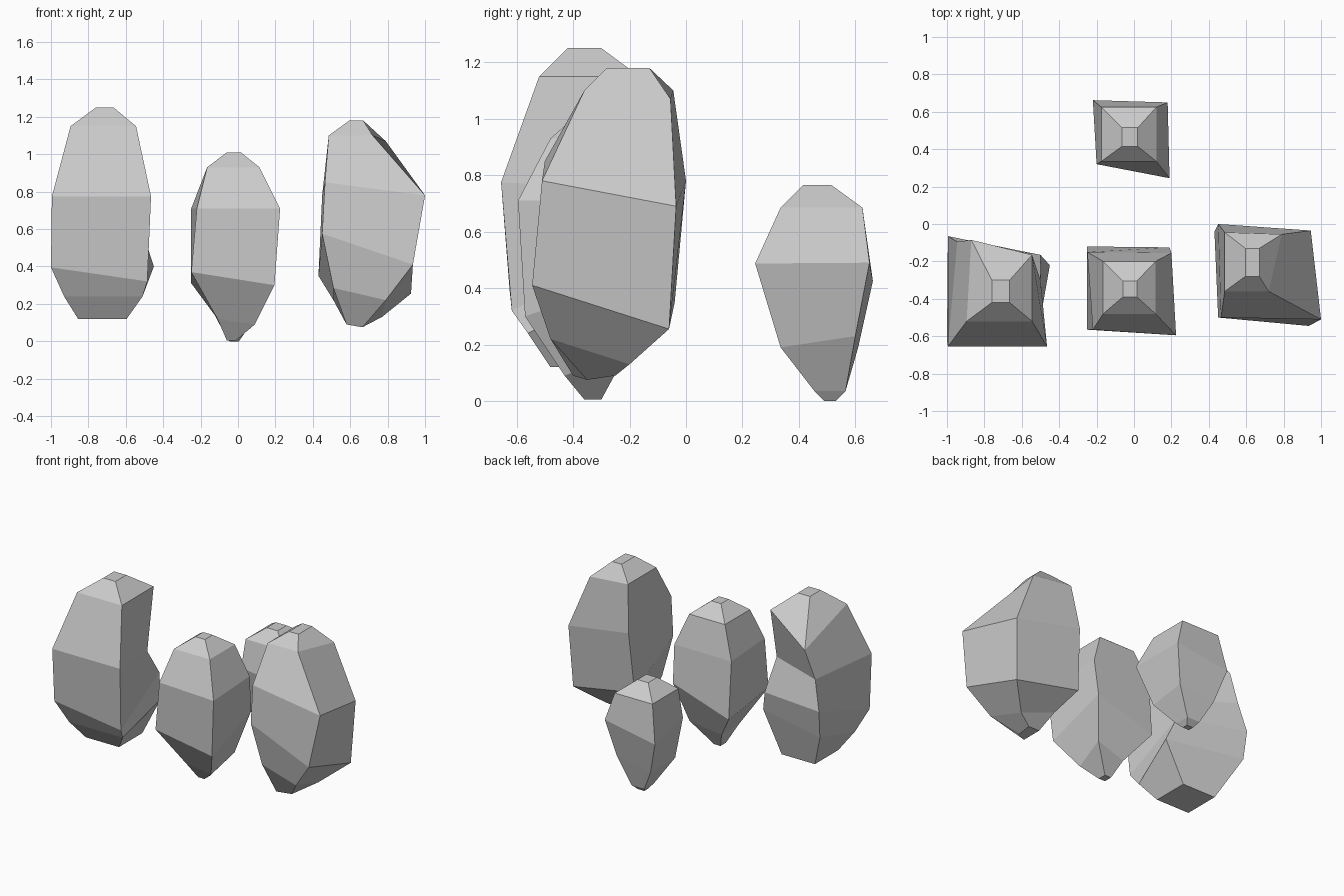
import bpy, bmesh


def rock(name, rings, moved):
    """Loft four-sided rings (z, left, right, front, back), top to bottom.
    moved holds chipped corners: (ring, corner) -> position;
    corners run front-left, front-right, back-right, back-left."""
    bm = bmesh.new()
    loops = []
    for r, (z, x0, x1, y0, y1) in enumerate(rings):
        corners = [(x0, y0, z), (x1, y0, z), (x1, y1, z), (x0, y1, z)]
        loops.append([bm.verts.new(moved.get((r, c), p))
                      for c, p in enumerate(corners)])
    for a, b in zip(loops, loops[1:]):
        for c in range(4):
            d = (c + 1) % 4
            bm.faces.new((b[c], b[d], a[d], a[c]))
    bm.faces.new(loops[0])
    bm.faces.new(loops[-1][::-1])
    bmesh.ops.recalc_face_normals(bm, faces=bm.faces[:])
    mesh = bpy.data.meshes.new(name)
    bm.to_mesh(mesh)
    bm.free()
    bpy.context.collection.objects.link(bpy.data.objects.new(name, mesh))


# Tall left rock, hollowed at its back right corner
rock("left_rock", [
    (1.25, -.76, -.665, -.42, -.30),
    (1.15, -.895, -.545, -.52, -.165),
    (.775, -.995, -.465, -.655, -.10),
    (.395, -1.0, -.485, -.625, -.07),
    (.24, -.93, -.51, -.56, -.10),
    (.12, -.855, -.595, -.48, -.22),
], {
    (1, 3): (-.87, -.085, .98),
    (2, 2): (-.50, -.30, .755),
    (2, 3): (-.945, -.095, .79),
    (3, 1): (-.485, -.617, .32),
    (3, 2): (-.50, -.165, .555),
    (3, 3): (-.995, -.065, .586),
    (4, 2): (-.45, -.22, .40),
    (4, 3): (-.985, -.09, .39),
})

# Middle rock
rock("middle_rock", [
    (1.01, -.06, .015, -.39, -.305),
    (.93, -.165, .115, -.48, -.20),
    (.71, -.235, .20, -.57, -.155),
    (.37, -.25, .19, -.565, -.12),
    (.12, -.11, .08, -.43, -.24),
    (.005, -.06, -.01, -.36, -.30),
], {
    (2, 0): (-.22, -.565, .71),
    (2, 1): (.225, -.595, .71),
    (2, 3): (-.25, -.15, .71),
    (3, 1): (.195, -.57, .30),
    (3, 2): (.19, -.125, .45),
    (3, 3): (-.25, -.12, .31),
    (4, 1): (.09, -.43, .09),
    (4, 2): (.12, -.21, .17),
})

# Leaning right rock
rock("right_rock", [
    (1.18, .595, .67, -.28, -.13),
    (1.10, .485, .72, -.36, -.045),
    (.78, .45, 1.0, -.51, 0),
    (.41, .44, .935, -.545, -.05),
    (.22, .51, .79, -.48, -.18),
    (.09, .58, .665, -.40, -.25),
], {
    (1, 2): (.79, -.055, 1.07),
    (2, 0): (.465, -.50, .85),
    (2, 2): (.945, -.035, .69),
    (3, 0): (.45, -.50, .575),
    (3, 2): (.925, -.06, .255),
    (3, 3): (.43, -.04, .35),
    (4, 0): (.51, -.46, .285),
    (4, 2): (.77, -.20, .13),
    (5, 1): (.665, -.35, .075),
})

# Small back rock
rock("back_rock", [
    (.765, -.065, .02, .415, .515),
    (.685, -.175, .12, .335, .625),
    (.49, -.20, .18, .28, .65),
    (.19, -.15, .12, .335, .61),
    (.035, -.07, .03, .455, .565),
    (0, -.045, .005, .49, .53),
], {
    (2, 0): (-.20, .32, .48),
    (2, 1): (.19, .245, .487),
    (2, 3): (-.22, .662, .425),
    (3, 2): (.12, .60, .23),
})
